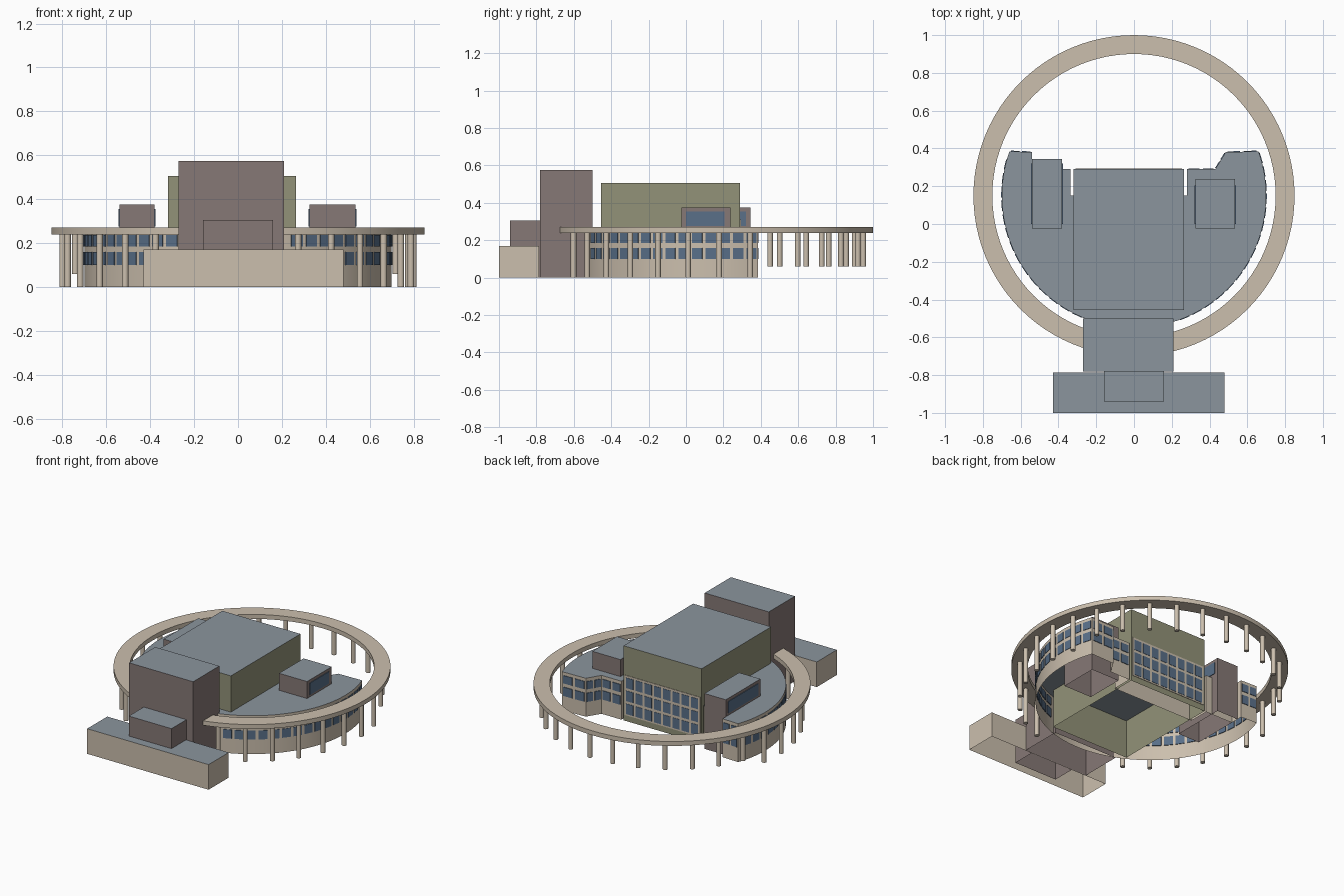
import bpy, bmesh
from math import sin, cos, radians
from mathutils import Vector

cube = bpy.data.objects.get("Cube")
if cube:
    bpy.data.objects.remove(cube)


def material(name, r, g, b):
    m = bpy.data.materials.new(name)
    m.use_nodes = True
    m.diffuse_color = (r, g, b, 1)
    m.node_tree.nodes["Principled BSDF"].inputs["Base Color"].default_value = (r, g, b, 1)
    return m


STONE = material("pale stone", 0.60, 0.52, 0.42)
ROOF = material("slate roof", 0.26, 0.30, 0.34)
OLIVE = material("olive cladding", 0.29, 0.29, 0.19)
TAUPE = material("taupe brick", 0.24, 0.19, 0.18)
GLASS = material("blue glass", 0.10, 0.16, 0.25)

CENTRE = Vector((0, 0.15))
ROOF_Z = 0.26
ROWS = [(0.10, 0.16), (0.185, 0.238)]


def on_circle(radius, degrees):
    a = radians(degrees)
    return CENTRE + radius * Vector((cos(a), sin(a)))


def finish(name, bm, mats, smooth=False):
    bmesh.ops.recalc_face_normals(bm, faces=bm.faces)
    mesh = bpy.data.meshes.new(name)
    bm.to_mesh(mesh)
    bm.free()
    for m in mats:
        mesh.materials.append(m)
    ob = bpy.data.objects.new(name, mesh)
    bpy.context.collection.objects.link(ob)
    if smooth:
        bpy.ops.object.select_all(action='DESELECT')
        bpy.context.view_layer.objects.active = ob
        ob.select_set(True)
        bpy.ops.object.shade_smooth_by_angle(angle=radians(30))
    return ob


def shell(name, outline, height, wall, smooth=False):
    """Open-bottomed volume: walls in one colour, roof in slate."""
    bm = bmesh.new()
    low = [bm.verts.new((p[0], p[1], 0)) for p in outline]
    top = [bm.verts.new((p[0], p[1], height)) for p in outline]
    n = len(outline)
    for i in range(n):
        j = (i + 1) % n
        bm.faces.new((low[i], low[j], top[j], top[i]))
    roof = bm.faces.new(top)
    roof.material_index = 1
    # an open shell needs its winding set from the upward roof
    roof.normal_update()
    if roof.normal.z < 0:
        bmesh.ops.reverse_faces(bm, faces=bm.faces)
    return finish(name, bm, [wall, ROOF], smooth)


def block(name, x0, x1, y0, y1, height, wall):
    return shell(name, [(x0, y0), (x1, y0), (x1, y1), (x0, y1)], height, wall)


def plate(bm, a, b, z0, z1, depth=0.008):
    """Thin upright panel standing on the line from a to b."""
    a, b = Vector(a), Vector(b)
    d = (b - a).normalized()
    off = Vector((-d.y, d.x)) * depth / 2
    ring = [a - off, b - off, b + off, a + off]
    low = [bm.verts.new((*p, z0)) for p in ring]
    top = [bm.verts.new((*p, z1)) for p in ring]
    bm.faces.new(low)
    bm.faces.new(top)
    for i in range(4):
        j = (i + 1) % 4
        bm.faces.new((low[i], low[j], top[j], top[i]))


def window_grid(bm, a, b, count, rows, gap=0.12):
    a, b = Vector(a), Vector(b)
    for i in range(count):
        p, q = a.lerp(b, (i + gap) / count), a.lerp(b, (i + 1 - gap) / count)
        for z0, z1 in rows:
            plate(bm, p, q, z0, z1)


# Curved main building with two rear wings
STEPS = 73
START, END = 19.6, -199.6
arc = [on_circle(0.70, START + (END - START) * i / STEPS) for i in range(STEPS + 1)]
back = [(-0.54, 0.38), (-0.54, 0.29), (-0.335, 0.29), (-0.335, 0.15),
        (0.28, 0.15), (0.28, 0.29), (0.43, 0.29), (0.485, 0.38)]
shell("curved_building", arc + back, ROOF_Z, STONE, True)

# Rectangular volumes
block("central_hall", -0.32, 0.265, -0.455, 0.29, 0.505, OLIVE)
block("front_tower", -0.27, 0.21, -0.78, -0.50, 0.575, TAUPE)
block("front_podium", -0.43, 0.48, -1.0, -0.785, 0.17, STONE)
block("entrance_block", -0.16, 0.16, -0.94, -0.779, 0.305, TAUPE)
block("left_roof_block", 0.325, 0.535, -0.025, 0.238, 0.375, TAUPE)
block("right_roof_block", -0.54, -0.38, -0.025, 0.345, 0.375, TAUPE)

# Windows around the curved wall
bm = bmesh.new()
for i in range(0, STEPS - 1, 2):
    a, b = arc[i], arc[i + 2]
    if b.y > -0.5 or abs(a.x) > 0.25:
        window_grid(bm, a, b, 1, ROWS)
finish("curved_wall_windows", bm, [GLASS])

# Windows on the rear wing walls
bm = bmesh.new()
for a, b, count in [(arc[0], back[-1], 2), (back[-1], back[-2], 2),
                    (back[-2], back[-3], 2), (arc[-1], back[0], 2)]:
    window_grid(bm, a, b, count, ROWS)
finish("rear_wing_windows", bm, [GLASS])

# Rear glazing of the hall: stone frame with panes
bm = bmesh.new()
plate(bm, (-0.31, 0.29), (0.255, 0.29), 0.04, 0.31, 0.006)
finish("hall_window_frame", bm, [STONE])
bm = bmesh.new()
window_grid(bm, (-0.305, 0.291), (0.25, 0.291), 8,
            [(0.05 + k * 0.088, 0.12 + k * 0.088) for k in range(3)])
finish("hall_windows", bm, [GLASS])

# Side windows of the roof blocks
bm = bmesh.new()
for xs, y1 in [((0.325, 0.535), 0.205), ((-0.54, -0.38), 0.32)]:
    for x in xs:
        plate(bm, (x, 0.0), (x, y1), 0.275, 0.355)
finish("roof_block_windows", bm, [GLASS])

# Ring canopy
bm = bmesh.new()
N = 96
loops = [[bm.verts.new((*on_circle(r, 360 * i / N), z)) for i in range(N)]
         for r, z in [(0.75, 0.24), (0.85, 0.24), (0.85, 0.27), (0.75, 0.27)]]
for k in range(4):
    p, q = loops[k], loops[(k + 1) % 4]
    for i in range(N):
        j = (i + 1) % N
        bm.faces.new((p[i], p[j], q[j], q[i]))
finish("ring_canopy", bm, [STONE], True)

# Columns: full height beside the building, raised feet behind it
bm = bmesh.new()
for k in range(30):
    p = on_circle(0.80, 2 + 12 * k)
    if p.y < -0.5 and -0.27 < p.x < 0.21:
        continue
    foot = 0.06 if p.y > 0.4 else 0.0
    made = bmesh.ops.create_cone(bm, cap_ends=True, segments=14, radius1=0.015,
                                 radius2=0.015, depth=0.245 - foot)
    bmesh.ops.translate(bm, verts=made["verts"], vec=(p.x, p.y, (0.245 + foot) / 2))
finish("ring_columns", bm, [STONE], True)
